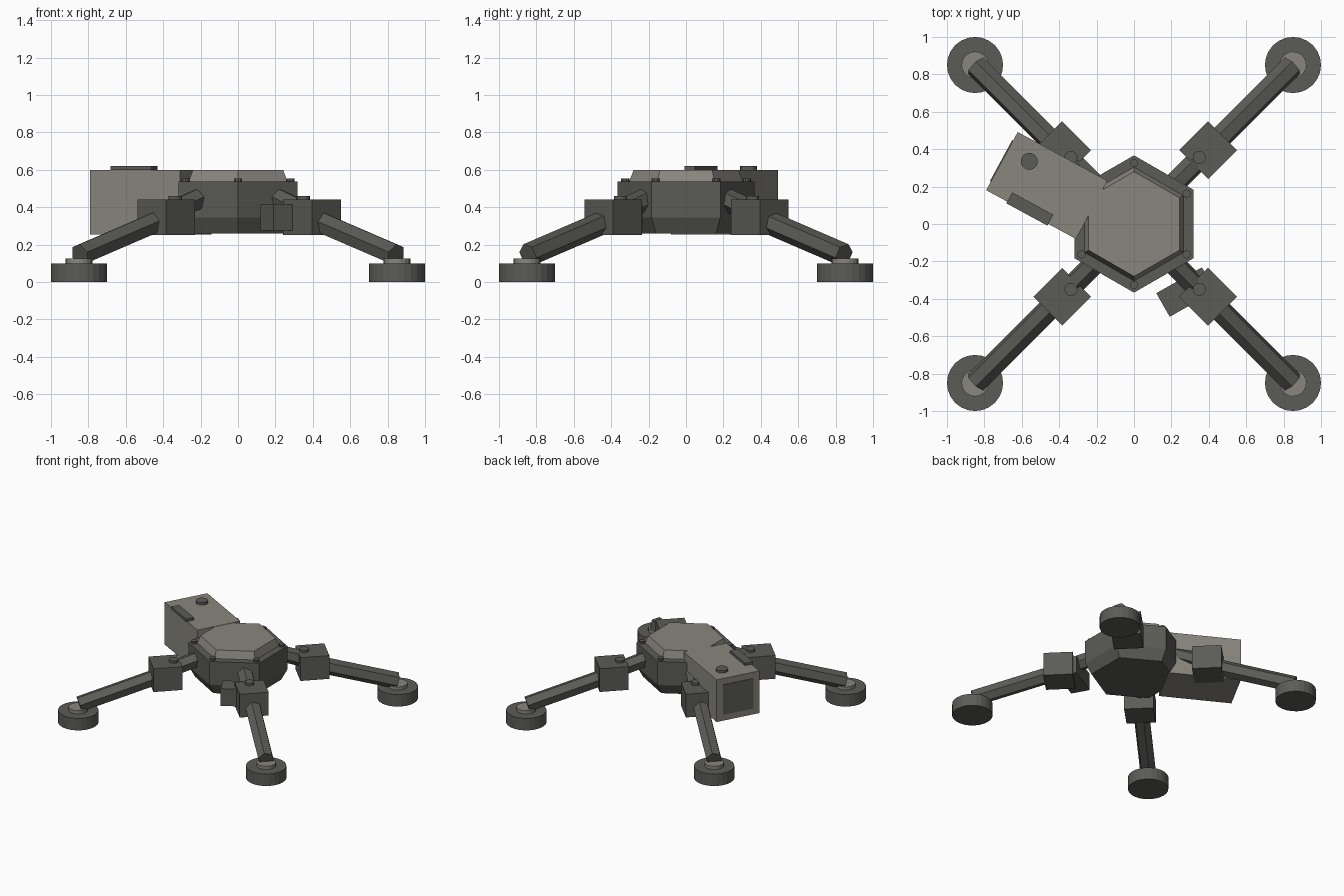
import bpy, bmesh, math
from mathutils import Vector, Matrix

if "Cube" in bpy.data.objects:
    bpy.data.objects.remove(bpy.data.objects["Cube"])


def material(name, rgb):
    m = bpy.data.materials.new(name)
    m.diffuse_color = (*rgb, 1)
    m.use_nodes = True
    m.node_tree.nodes["Principled BSDF"].inputs["Base Color"].default_value = m.diffuse_color
    return m


DARK = material("dark_olive_grey", (0.105, 0.108, 0.094))
LIGHT = material("warm_grey", (0.255, 0.237, 0.211))


def finish(name, bm, mat, matrix):
    bmesh.ops.recalc_face_normals(bm, faces=bm.faces)
    me = bpy.data.meshes.new(name)
    bm.to_mesh(me)
    bm.free()
    me.materials.append(mat)
    ob = bpy.data.objects.new(name, me)
    ob.matrix_world = matrix
    bpy.context.collection.objects.link(ob)
    return ob


def box(name, mat, centre, size, angle=0):
    bm = bmesh.new()
    bmesh.ops.create_cube(bm, size=1)
    bmesh.ops.scale(bm, vec=size, verts=bm.verts)
    return finish(name, bm, mat, Matrix.Translation(centre) @ Matrix.Rotation(math.radians(angle), 4, 'Z'))


def stack(name, mat, x, y, rings, n):
    """Upright n-sided solid through (radius, z) rings, corners on the y axis."""
    bm = bmesh.new()
    loops = []
    for r, z in rings:
        loops.append([bm.verts.new((r * math.sin(2 * math.pi * i / n),
                                    r * math.cos(2 * math.pi * i / n), z)) for i in range(n)])
    for a, b in zip(loops, loops[1:]):
        for i in range(n):
            j = (i + 1) % n
            bm.faces.new((a[i], a[j], b[j], b[i]))
    bm.faces.new(loops[0])
    bm.faces.new(loops[-1])
    return finish(name, bm, mat, Matrix.Translation((x, y, 0)))


def beam(name, mat, start, end, r):
    """Six-sided bar between two points."""
    start, end = Vector(start), Vector(end)
    d = end - start
    ob = stack(name, mat, 0, 0, [(r, 0), (r, d.length)], 6)
    turn = Vector((0, 0, 1)).rotation_difference(d).to_matrix().to_4x4()
    ob.matrix_world = Matrix.Translation(start) @ turn
    return ob


# Hexagonal hull, raised lid and rim bolts
stack("hull", DARK, 0, 0, [(0.32, 0.26), (0.367, 0.345), (0.367, 0.537)], 6)
stack("hull_lid", LIGHT, 0, 0, [(0.307, 0.53), (0.28, 0.598)], 6)
for i in range(6):
    a = math.radians(30 + 60 * i)
    stack(f"rim_bolt_{i}", DARK, 0.325 * math.cos(a), 0.325 * math.sin(a),
          [(0.022, 0.53), (0.022, 0.555)], 10)

# Four legs: hip bar, knee block with cap, shin, collar and round foot
for sx in (-1, 1):
    for sy in (-1, 1):
        tag = ("left" if sx < 0 else "right") + ("_front" if sy < 0 else "_back")
        kx, ky = 0.39 * sx + 0.006, 0.392 * sy + 0.003
        beam(f"hip_{tag}", DARK, (0.21 * sx, 0.21 * sy, 0.445), (0.38 * sx, 0.38 * sy, 0.365), 0.06)
        box(f"knee_{tag}", DARK, (kx, ky, 0.346), (0.218, 0.218, 0.19), 45)
        stack(f"knee_cap_{tag}", DARK, 0.343 * sx + 0.006, 0.353 * sy + 0.003,
              [(0.035, 0.43), (0.035, 0.46)], 16)
        beam(f"shin_{tag}", DARK, (0.40 * sx, 0.40 * sy, 0.337), (0.845 * sx, 0.845 * sy, 0.145), 0.062)
        stack(f"foot_{tag}", DARK, 0.85 * sx, 0.85 * sy, [(0.15, 0), (0.15, 0.098)], 24)
        stack(f"foot_collar_{tag}", LIGHT, 0.85 * sx, 0.85 * sy, [(0.072, 0.09), (0.072, 0.125)], 20)

# Equipment box on the back left, with end panel, top disc and edge plate
ANGLE = 180 - 28.5
u = Vector((math.cos(math.radians(ANGLE)), math.sin(math.radians(ANGLE)), 0))
mid = Vector((-0.466, 0.206, 0.428))
box("equipment_box", LIGHT, mid, (0.546, 0.354, 0.345), ANGLE)
box("equipment_end_panel", DARK, mid + u * 0.274, (0.009, 0.25, 0.245), ANGLE)
stack("equipment_top_disc", DARK, -0.56, 0.335, [(0.045, 0.595), (0.045, 0.62)], 20)
box("equipment_edge_plate", DARK, (-0.557, 0.08, 0.61), (0.25, 0.066, 0.022), ANGLE)

# Small side pack by the right front knee
box("side_pack", DARK, (0.277, -0.364, 0.345), (0.28, 0.145, 0.14), 29.5)
